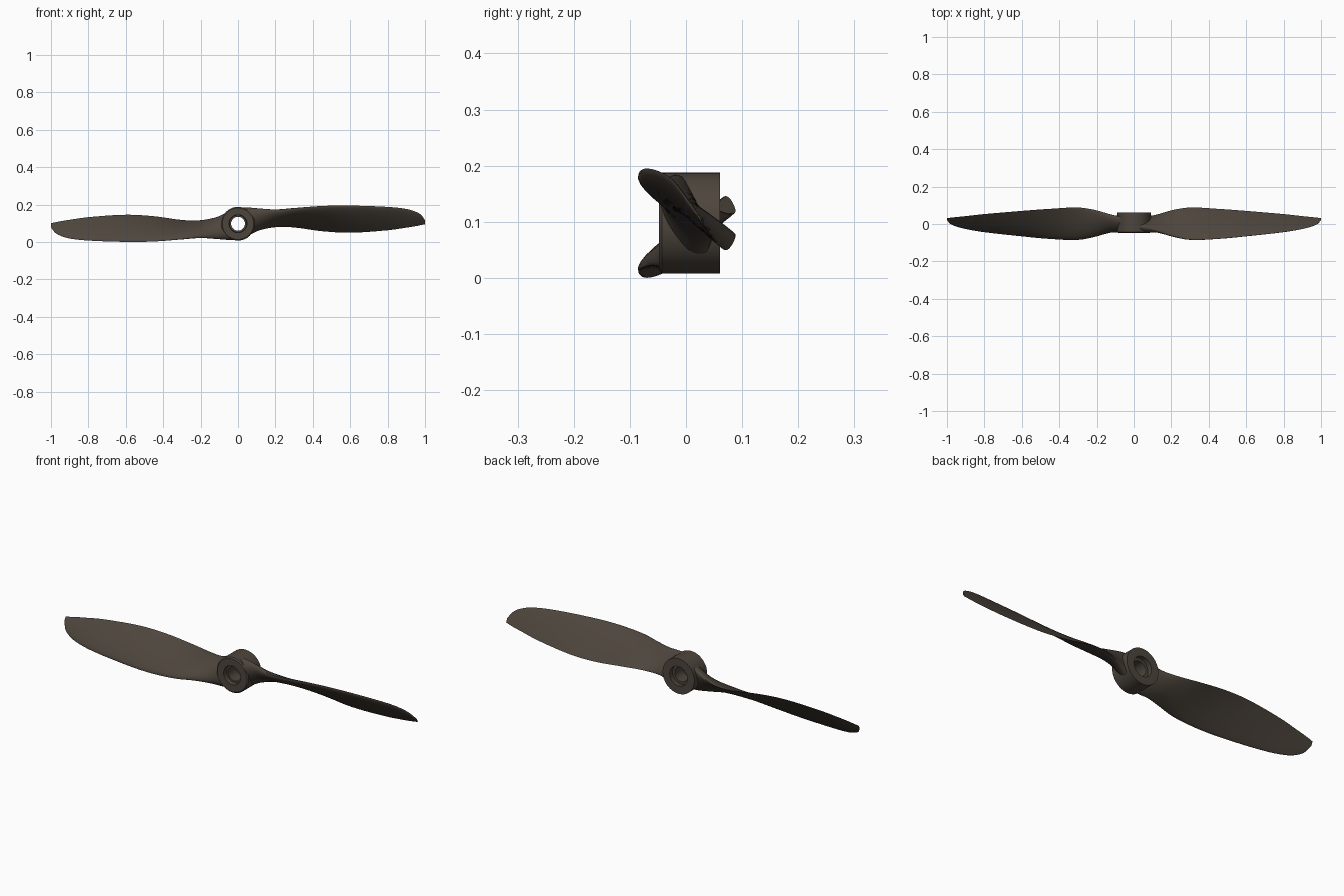
import bpy, bmesh, math
from mathutils import Vector

if "Cube" in bpy.data.objects:
    bpy.data.objects.remove(bpy.data.objects["Cube"])

CZ = 0.0975  # height of the shaft axis

mat = bpy.data.materials.new("dark_brown")
mat.diffuse_color = (0.075, 0.06, 0.046, 1)
mat.use_nodes = True
mat.node_tree.nodes["Principled BSDF"].inputs["Base Color"].default_value = mat.diffuse_color


def make_object(name, bm):
    bmesh.ops.recalc_face_normals(bm, faces=bm.faces)
    me = bpy.data.meshes.new(name)
    bm.to_mesh(me)
    bm.free()
    me.materials.append(mat)
    ob = bpy.data.objects.new(name, me)
    bpy.context.collection.objects.link(ob)
    return ob


def bridge(bm, a, b):
    n = len(a)
    for i in range(n):
        j = (i + 1) % n
        bm.faces.new((a[i], a[j], b[j], b[i]))


def lathe(name, profile, closed, seg=64):
    """Revolve (radius, y) points about the shaft axis."""
    bm = bmesh.new()
    rings = [[bm.verts.new((r * math.cos(k * math.tau / seg), y,
                            CZ + r * math.sin(k * math.tau / seg)))
              for k in range(seg)] for r, y in profile]
    for a, b in zip(rings, rings[1:]):
        bridge(bm, a, b)
    if closed:
        bridge(bm, rings[-1], rings[0])
    else:
        bm.faces.new(rings[0])
        bm.faces.new(rings[-1])
    return make_object(name, bm)


def shade(ob, angle):
    bpy.ops.object.select_all(action='DESELECT')
    ob.select_set(True)
    bpy.context.view_layer.objects.active = ob
    bpy.ops.object.shade_smooth_by_angle(angle=math.radians(angle))


# Hub: drilled collar with a shallow counterbore on both faces
hub = lathe("hub", [(0.037, -0.028), (0.046, -0.028), (0.048, -0.048), (0.084, -0.048),
                    (0.09, -0.043), (0.09, 0.061), (0.05, 0.061), (0.05, 0.038),
                    (0.037, 0.038)], True)
shade(hub, 35)

# Blade stations: x, leading edge y/z, trailing edge y/z, thickness, roundness (z from the axis)
STATIONS = [
    (0.00, -0.012, 0.086, 0.020, -0.080, 0.075, 1.0),
    (0.06, -0.022, 0.086, 0.032, -0.058, 0.070, 1.0),
    (0.12, -0.036, 0.080, 0.048, -0.030, 0.055, 0.9),
    (0.20, -0.064, 0.075, 0.073, -0.017, 0.040, 0.5),
    (0.30, -0.084, 0.083, 0.088, -0.020, 0.030, 0.2),
    (0.45, -0.079, 0.095, 0.081, -0.040, 0.022, 0.0),
    (0.60, -0.065, 0.097, 0.070, -0.048, 0.018, 0.0),
    (0.80, -0.043, 0.090, 0.053, -0.035, 0.013, 0.0),
    (0.90, -0.026, 0.079, 0.042, -0.021, 0.010, 0.0),
    (0.95, -0.013, 0.064, 0.037, -0.013, 0.008, 0.0),
    (0.98, 0.000, 0.046, 0.034, -0.007, 0.006, 0.0),
    (1.00, 0.020, 0.018, 0.031, -0.003, 0.003, 0.0),
]


def slope(i, c):
    a, b = STATIONS[max(i - 1, 0)], STATIONS[min(i + 1, len(STATIONS) - 1)]
    return (b[c] - a[c]) / (b[0] - a[0])


def station(i, s):
    """Smooth interpolation between station i and i + 1."""
    p, q = STATIONS[i], STATIONS[i + 1]
    h = q[0] - p[0]
    out = [p[0] + h * s]
    for c in range(1, 7):
        out.append((2*s**3 - 3*s**2 + 1) * p[c] + (s**3 - 2*s**2 + s) * h * slope(i, c)
                   + (3*s**2 - 2*s**3) * q[c] + (s**3 - s**2) * h * slope(i + 1, c))
    return out


def section(bm, st, n=14):
    """Airfoil loop, cambered towards the front."""
    x, ly, lz, ty, tz, th, rnd = st
    le, te = Vector((x, ly, CZ + lz)), Vector((x, ty, CZ + tz))
    d = (te - le).normalized()
    normal = Vector((0, d.z, -d.y))
    if normal.y > 0:
        normal = -normal
    front, back = [], []
    for k in range(n + 1):
        u = 0.5 - 0.5 * math.cos(math.pi * k / n)
        foil = 2.6 * math.sqrt(u) * (1 - u)
        oval = 2 * math.sqrt(max(u * (1 - u), 0))
        w = min(max(rnd, 0), 1)
        f = th * (foil * (1 - w) + oval * w)
        p = le.lerp(te, u)
        front.append(p + normal * f * 0.68)
        back.append(p - normal * f * 0.32)
    return [bm.verts.new(p) for p in front + back[-2:0:-1]]


# Right blade: lofted twisted airfoil
bm = bmesh.new()
loops = [section(bm, station(i, k / 6)) for i in range(len(STATIONS) - 1) for k in range(6)]
loops.append(section(bm, STATIONS[-1]))
for a, b in zip(loops, loops[1:]):
    bridge(bm, a, b)
bm.faces.new(loops[0])
bm.faces.new(loops[-1])
blade = make_object("right_blade", bm)

# Clear the bore out of the blade root
cutter = lathe("bore_cutter", [(0.055, -0.2), (0.055, 0.2)], False)
cutter.hide_render = True
mod = blade.modifiers.new("bore", 'BOOLEAN')
mod.operation = 'DIFFERENCE'
mod.solver = 'EXACT'
mod.object = cutter
bpy.context.view_layer.objects.active = blade
bpy.ops.object.modifier_apply(modifier="bore")
bpy.data.objects.remove(cutter)
shade(blade, 50)

# Left blade: half turn about the shaft
left = blade.copy()
left.name = "left_blade"
left.rotation_euler = (0, math.pi, 0)
left.location = (0, 0, 2 * CZ)
bpy.context.collection.objects.link(left)
